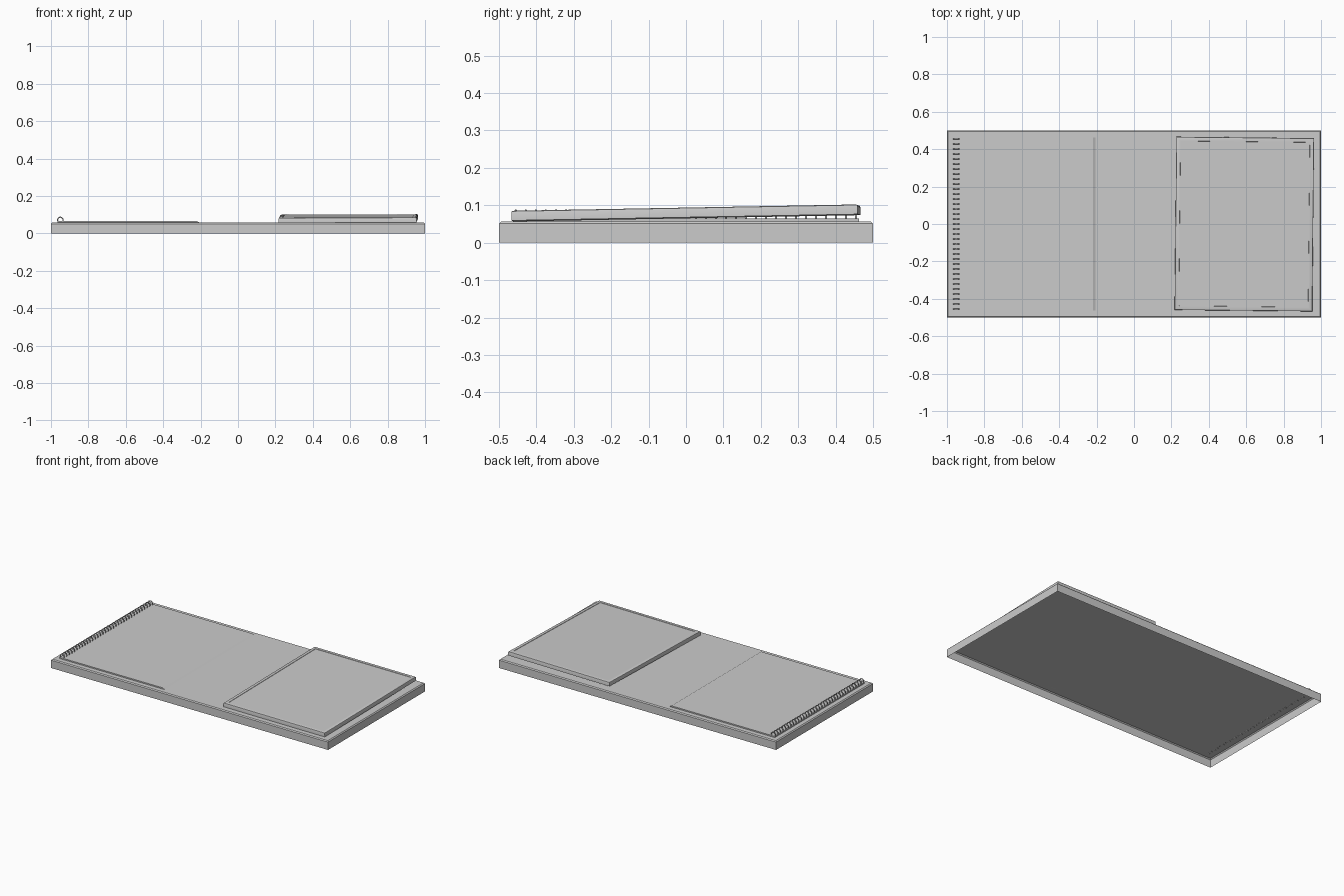
import bpy, bmesh
from math import radians, pi
from mathutils import Matrix, Vector

if "Cube" in bpy.data.objects:
    bpy.data.objects.remove(bpy.data.objects["Cube"])


def finish(bm, name, smooth=None):
    bmesh.ops.recalc_face_normals(bm, faces=bm.faces)
    mesh = bpy.data.meshes.new(name)
    bm.to_mesh(mesh)
    bm.free()
    ob = bpy.data.objects.new(name, mesh)
    bpy.context.collection.objects.link(ob)
    if smooth:
        bpy.context.view_layer.objects.active = ob
        ob.select_set(True)
        bpy.ops.object.shade_smooth_by_angle(angle=radians(smooth))
        ob.select_set(False)
    return ob


def box(x0, x1, y0, y1, z0, z1):
    bm = bmesh.new()
    m = Matrix.Translation(((x0 + x1) / 2, (y0 + y1) / 2, (z0 + z1) / 2))
    m = m @ Matrix.Diagonal((x1 - x0, y1 - y0, z1 - z0, 1))
    bmesh.ops.create_cube(bm, size=1, matrix=m)
    return bm


def bevel_top(bm, z, width, segments=1):
    edges = [e for e in bm.edges if all(v.co.z > z - 1e-5 for v in e.verts)]
    bmesh.ops.bevel(bm, geom=edges, offset=width, segments=segments,
                    profile=0.5, affect='EDGES')


# Desk pad: shallow shell, open underneath, with a chamfered top
TOP = 0.057
bm = box(-1, 1, -0.5, 0.5, 0, TOP)
bevel_top(bm, TOP, 0.006)
bm.normal_update()
bottom = [f for f in bm.faces if f.calc_center_median().z < 1e-5]
base = finish(bm, "base_tray")
bm = bmesh.new()
bm.from_mesh(base.data)
bmesh.ops.delete(bm, geom=[f for f in bm.faces if f.calc_center_median().z < 1e-5],
                 context='FACES_ONLY')
bm.to_mesh(base.data)
bm.free()

# Notebook: thin pad of paper with a sloping free edge
bm = box(-0.965, -0.205, -0.463, 0.463, TOP, 0.065)
for v in bm.verts:
    if v.co.x > -0.3 and v.co.z > 0.06:
        v.co.x -= 0.015
finish(bm, "notebook")

# Spiral binding: a row of wire rings along the notebook spine
bm = bmesh.new()
COUNT, MAJOR, SIDES, R, WIRE = 35, 16, 6, 0.0145, 0.003
for i in range(COUNT):
    centre = Vector((-0.95, -0.455 + 0.91 * i / (COUNT - 1), 0.072))
    loops = []
    for j in range(MAJOR):
        turn = Matrix.Rotation(2 * pi * j / MAJOR, 3, 'Y')
        loops.append([bm.verts.new(centre + turn @ (
            Vector((R, 0, 0)) + Matrix.Rotation(2 * pi * k / SIDES, 3, 'Z') @ Vector((WIRE, 0, 0))))
            for k in range(SIDES)])
    for j in range(MAJOR):
        a, b = loops[j], loops[(j + 1) % MAJOR]
        for k in range(SIDES):
            n = (k + 1) % SIDES
            bm.faces.new((a[k], a[n], b[n], b[k]))
finish(bm, "spiral_rings", 70)

# Tablet: softened slab with a slightly recessed screen, tilted up at the back
W, D, T = 0.368, 0.463, 0.026
bm = box(-W, W, -D, D, 0, T)
bevel_top(bm, T, 0.005, 2)
bm.faces.ensure_lookup_table()
top = max(bm.faces, key=lambda f: f.calc_center_median().z + f.calc_area())
bmesh.ops.inset_region(bm, faces=[top], thickness=0.024)
bmesh.ops.inset_region(bm, faces=[top], thickness=0.001, depth=-0.002)
tablet = finish(bm, "tablet", 40)
tablet.location = (0.59, 0, 0.0665)
tablet.rotation_euler = (radians(1.05), radians(-0.2), radians(-0.6))
